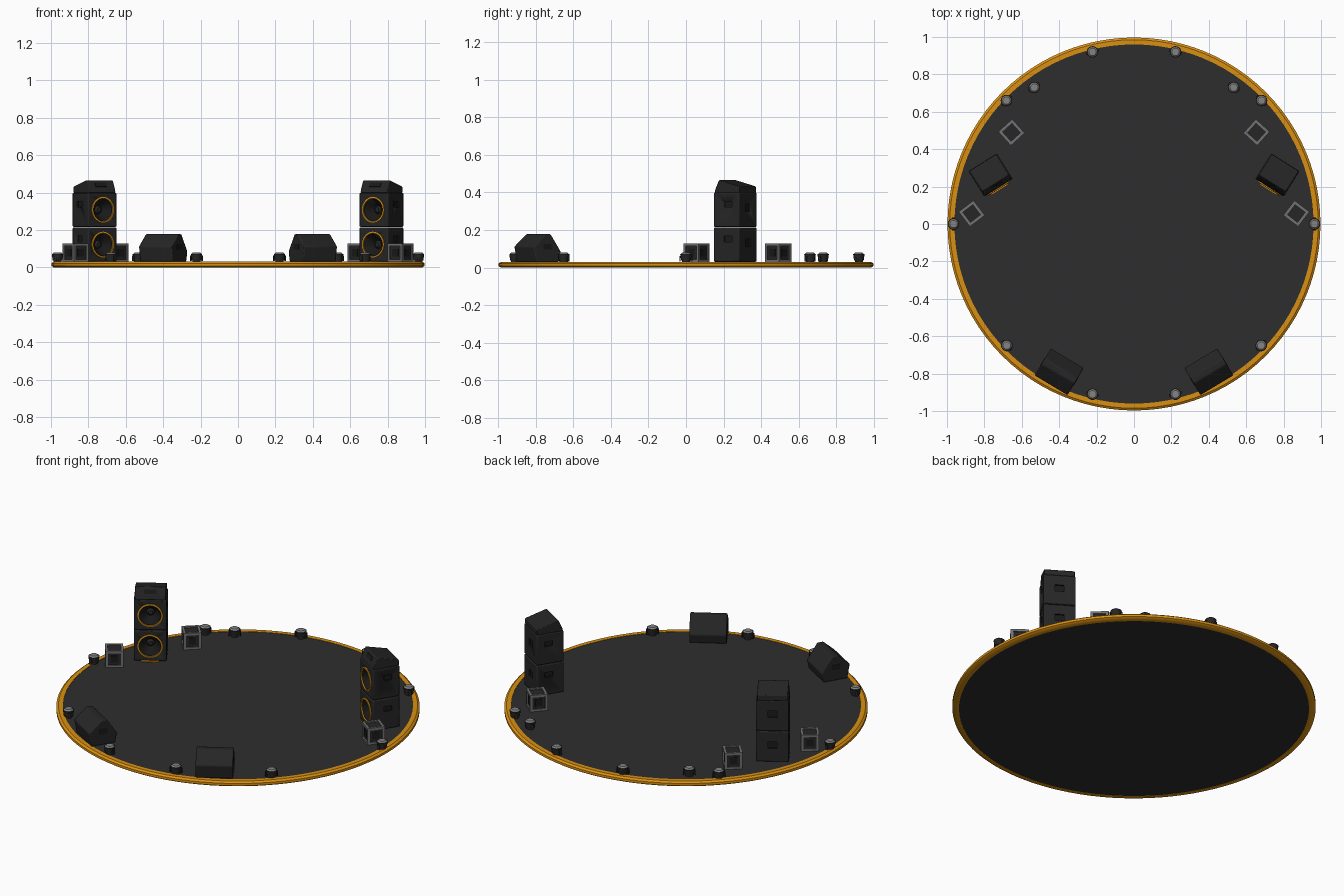
import bpy, bmesh, math
from mathutils import Matrix, Vector

old = bpy.data.objects.get("Cube")
if old:
    bpy.data.objects.remove(old, do_unlink=True)


def material(name, rgb, rough=0.7):
    m = bpy.data.materials.new(name)
    m.use_nodes = True
    m.diffuse_color = (*rgb, 1)
    node = m.node_tree.nodes["Principled BSDF"]
    node.inputs["Base Color"].default_value = (*rgb, 1)
    node.inputs["Roughness"].default_value = rough
    return m


DECK = material("deck_charcoal", (0.027, 0.027, 0.027))
BLACK = material("cabinet_black", (0.019, 0.019, 0.019))
SHADE = material("recess_black", (0.010, 0.010, 0.010))
ORANGE = material("amber_trim", (0.70, 0.28, 0.006))
STEEL = material("frame_grey", (0.17, 0.17, 0.18))
LENS = material("lens_grey", (0.23, 0.23, 0.23))
FLOOR = 0.03


# Shape helpers: each adds geometry to a bmesh
def box(bm, size, centre):
    mat = Matrix.Translation(centre) @ Matrix.Diagonal((*size, 1))
    bmesh.ops.create_cube(bm, size=1, matrix=mat)


def cone(bm, r1, r2, depth, centre, toward_front=False, seg=32):
    turn = Matrix.Rotation(math.pi / 2, 4, 'X') if toward_front else Matrix()
    bmesh.ops.create_cone(bm, cap_ends=True, segments=seg, radius1=r1, radius2=r2,
                          depth=depth, matrix=Matrix.Translation(centre) @ turn)


def prism(bm, profile, width):
    """Extrude a (y, z) outline across x."""
    face = bm.faces.new([bm.verts.new((-width / 2, y, z)) for y, z in profile])
    ext = bmesh.ops.extrude_face_region(bm, geom=[face])
    verts = [g for g in ext["geom"] if isinstance(g, bmesh.types.BMVert)]
    bmesh.ops.translate(bm, verts=verts, vec=(width, 0, 0))


def lathe(bm, profile, centre=(0, 0, 0), toward_front=False, seg=32):
    """Spin an (r, z) outline; a closed outline makes a ring."""
    pts = [bm.verts.new((r, 0, z)) for r, z in profile]
    edges = [bm.edges.new((a, b)) for a, b in zip(pts, pts[1:] + pts[:1])]
    before = set(bm.verts) - set(pts)
    bmesh.ops.spin(bm, geom=pts + edges, cent=(0, 0, 0), axis=(0, 0, 1),
                   angle=math.tau, steps=seg, use_duplicate=False)
    new = [v for v in bm.verts if v not in before]
    bmesh.ops.remove_doubles(bm, verts=new, dist=1e-5)
    new = [v for v in bm.verts if v not in before]
    turn = Matrix.Rotation(math.pi / 2, 4, 'X') if toward_front else Matrix()
    bmesh.ops.transform(bm, verts=new, matrix=Matrix.Translation(centre) @ turn)


def finish(name, bm, mat, spot=(0, 0), angle=0, bevel=0, cutter=None):
    bmesh.ops.recalc_face_normals(bm, faces=bm.faces[:])
    mesh = bpy.data.meshes.new(name)
    bm.to_mesh(mesh)
    bm.free()
    mesh.materials.append(mat)
    ob = bpy.data.objects.new(name, mesh)
    bpy.context.collection.objects.link(ob)
    ob.location = (*spot, 0)
    ob.rotation_euler.z = math.radians(angle)
    if bevel:
        mod = ob.modifiers.new("Bevel", 'BEVEL')
        mod.width, mod.segments = bevel, 2
    if cutter:
        mod = ob.modifiers.new("Recesses", 'BOOLEAN')
        mod.object, mod.solver = cutter, 'EXACT'
        mod.material_mode = 'TRANSFER'
    bpy.ops.object.select_all(action='DESELECT')
    ob.select_set(True)
    bpy.context.view_layer.objects.active = ob
    bpy.ops.object.shade_smooth_by_angle(angle=math.radians(35))
    return ob


# Round stage: dark deck inside an amber rim
bm = bmesh.new()
cone(bm, 0.968, 0.968, FLOOR - 0.002, (0, 0, FLOOR / 2), seg=96)
finish("stage_deck", bm, DECK)
bm = bmesh.new()
lathe(bm, [(0.96, 0), (0.985, 0), (0.997, 0.008), (0.997, 0.022), (0.985, 0.031),
           (0.96, 0.031)], seg=96)
finish("stage_rim", bm, ORANGE)


def speaker_stack(side, tag):
    spot, angle = (side * 0.767, 0.262), -side * 32
    w, d = 0.18, 0.16
    rows = (0.122, 0.308)

    # Cutter for the cones and the handle pockets
    bm = bmesh.new()
    for z in rows:
        cone(bm, 0.022, 0.062, 0.05, (0, -d / 2 + 0.02, z), True)
        box(bm, (0.05, 0.02, 0.04), (0, d / 2, z + 0.01))
        for s in (-1, 1):
            box(bm, (0.02, 0.05, 0.03), (s * w / 2, 0.01, z + 0.03))
    cutter = finish("recess_cutter_" + tag, bm, SHADE, spot, angle)
    cutter.hide_render = True
    cutter.hide_set(True)

    bm = bmesh.new()
    for z in rows:
        box(bm, (w, d, 0.182), (0, 0, z))
    finish("speaker_cabinets_" + tag, bm, BLACK, spot, angle, 0.005, cutter)

    # Amber cone surrounds and dust caps
    bm = bmesh.new()
    for z in rows:
        lathe(bm, [(0.061, 0), (0.069, 0), (0.069, 0.006), (0.061, 0.008)],
              (0, -d / 2, z), True)
    box(bm, (0.10, 0.012, 0.006), (0, -d / 2 - 0.006, FLOOR + 0.002))
    finish("cone_surrounds_" + tag, bm, ORANGE, spot, angle)
    bm = bmesh.new()
    for z in rows:
        cone(bm, 0.022, 0.012, 0.012, (0, -d / 2 + 0.04, z), True)
    finish("dust_caps_" + tag, bm, BLACK, spot, angle)

    # Sloped high-frequency cabinet on top, with a dark horn slot
    bm = bmesh.new()
    prism(bm, [(-0.078, 0.398), (-0.073, 0.418), (-0.05, 0.466), (0.078, 0.432),
               (0.078, 0.398)], 0.17)
    finish("horn_cabinet_" + tag, bm, BLACK, spot, angle, 0.004)
    bm = bmesh.new()
    tilt = Matrix.Translation((0, -0.062, 0.441)) @ Matrix.Rotation(math.radians(-26), 4, 'X')
    bmesh.ops.create_cube(bm, size=1, matrix=tilt @ Matrix.Diagonal((0.07, 0.006, 0.024, 1)))
    finish("horn_slot_" + tag, bm, SHADE, spot, angle)


def floor_monitor(side, tag):
    spot, angle = (side * 0.40, -0.79), side * 31
    bm = bmesh.new()
    prism(bm, [(-0.07, FLOOR), (0.072, FLOOR), (0.085, 0.085), (0.022, 0.178),
               (-0.012, 0.178), (-0.085, 0.112)], 0.205)
    finish("floor_monitor_" + tag, bm, BLACK, spot, angle, 0.006)
    # End handles
    bm = bmesh.new()
    for s in (-1, 1):
        box(bm, (0.004, 0.05, 0.03), (s * 0.1025, 0, 0.11))
    finish("monitor_handles_" + tag, bm, SHADE, spot, angle)


def framed_cube(spot, angle, tag):
    size, bar = 0.10, 0.014
    mid, h = FLOOR + size / 2 - 0.002, (size - bar) / 2
    bm = bmesh.new()
    for axis in range(3):
        for a in (-h, h):
            for b in (-h, h):
                dims, pos = [bar] * 3, [a, b]
                dims[axis] = size
                pos.insert(axis, 0)
                box(bm, dims, Vector(pos) + Vector((0, 0, mid)))
    finish("cube_frame_" + tag, bm, STEEL, spot, angle)
    bm = bmesh.new()
    box(bm, [size - bar] * 3, (0, 0, mid))
    finish("cube_core_" + tag, bm, BLACK, spot, angle)
    # Dark panel on each upright face
    bm = bmesh.new()
    for dims in ((0.04, size - 0.008, 0.04), (size - 0.008, 0.04, 0.04)):
        box(bm, dims, (0, 0, mid))
    finish("cube_panels_" + tag, bm, SHADE, spot, angle)


def stage_light(spot, tag):
    angle = math.degrees(math.atan2(spot[1], spot[0])) + 90
    bm = bmesh.new()
    cone(bm, 0.022, 0.022, 0.012, (0, 0, FLOOR + 0.005), seg=16)
    cone(bm, 0.026, 0.031, 0.034, (0, 0, FLOOR + 0.025), seg=16)
    for s in (-1, 1):
        box(bm, (0.005, 0.016, 0.03), (s * 0.032, 0, FLOOR + 0.018))
    finish("light_body_" + tag, bm, BLACK, spot, angle)
    bm = bmesh.new()
    cone(bm, 0.029, 0.020, 0.009, (0, 0, FLOOR + 0.045), seg=16)
    finish("light_lens_" + tag, bm, LENS, spot, angle)


LIGHTS = [(0.965, 0), (0.682, 0.66), (0.533, 0.73), (0.222, 0.92),
          (0.222, -0.91), (0.68, -0.65)]
CUBES = [(0.655, 0.49, 42), (0.868, 0.056, 37)]

for side, tag in ((1, "left"), (-1, "right")):
    speaker_stack(side, tag)
    floor_monitor(side, tag)
    for i, (x, y, turn) in enumerate(CUBES):
        framed_cube((side * x, y), -side * turn, f"{tag}_{i + 1}")
    for i, (x, y) in enumerate(LIGHTS):
        stage_light((side * x, y), f"{tag}_{i + 1}")
